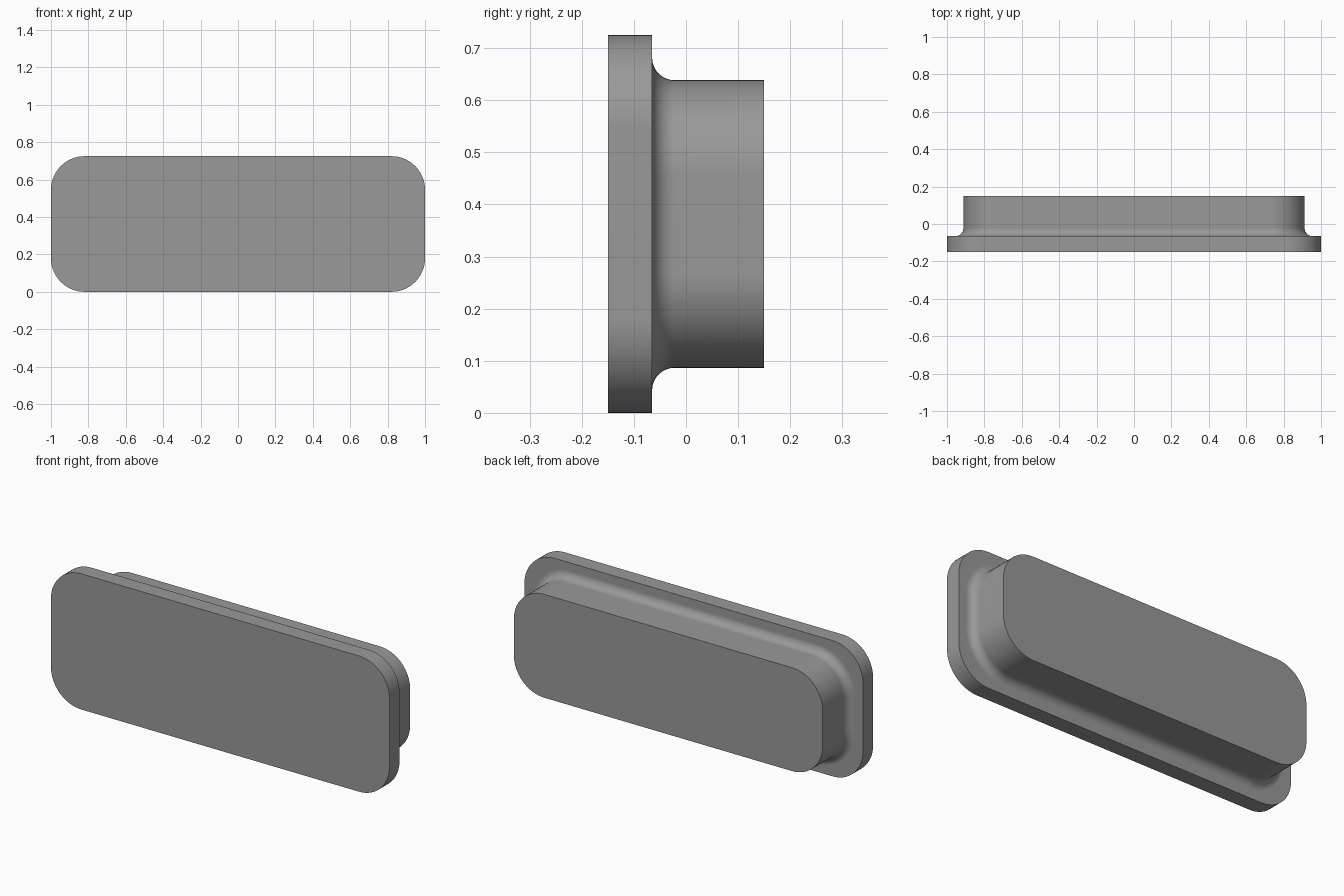
import bpy, bmesh, math

if "Cube" in bpy.data.objects:
    bpy.data.objects.remove(bpy.data.objects["Cube"])

MID_Z = 0.3625          # centre height of the plug
CORNER_STEPS = 16       # segments per rounded corner
FILLET_STEPS = 8


def rounded_ring(bm, half_w, half_h, r, y):
    """Loop of vertices around a rounded rectangle at depth y."""
    ring = []
    for k, (sx, sz) in enumerate([(1, 1), (-1, 1), (-1, -1), (1, -1)]):
        for i in range(CORNER_STEPS + 1):
            a = math.pi / 2 * (k + i / CORNER_STEPS)
            x = sx * (half_w - r) + r * math.cos(a)
            z = sz * (half_h - r) + r * math.sin(a)
            ring.append(bm.verts.new((x, y, MID_Z + z)))
    return ring


# Sections from front to back: half width, half height, corner radius, depth
W, H, R = 1.0, 0.3625, 0.18             # flange
BW, BH, BR = 0.912, 0.276, 0.18         # body
FLANGE_BACK, FILLET = -0.065, 0.043
sections = [(W, H, R, -0.15), (W, H, R, FLANGE_BACK)]
for i in range(FILLET_STEPS + 1):       # concave fillet onto the body
    a = math.pi / 2 * i / FILLET_STEPS
    d = FILLET * (1 - math.sin(a))
    sections.append((BW + d, BH + d, BR + d,
                     FLANGE_BACK + FILLET * (1 - math.cos(a))))
sections.append((BW, BH, BR, 0.15))

# Skin the sections and cap both ends
bm = bmesh.new()
rings = [rounded_ring(bm, *s) for s in sections]
n = len(rings[0])
for a, b in zip(rings, rings[1:]):
    for i in range(n):
        j = (i + 1) % n
        bm.faces.new((a[i], a[j], b[j], b[i]))
bm.faces.new(rings[0])
bm.faces.new(rings[-1])
bmesh.ops.recalc_face_normals(bm, faces=bm.faces)

mesh = bpy.data.meshes.new("flanged_plug")
bm.to_mesh(mesh)
bm.free()
plug = bpy.data.objects.new("flanged_plug", mesh)
bpy.context.collection.objects.link(plug)

grey = bpy.data.materials.new("mid grey")
grey.diffuse_color = (0.319, 0.319, 0.319, 1)
grey.use_nodes = True
grey.node_tree.nodes["Principled BSDF"].inputs["Base Color"].default_value = grey.diffuse_color
mesh.materials.append(grey)

# Smooth walls and fillet, crisp rims, flat faces kept flat
bpy.context.view_layer.objects.active = plug
plug.select_set(True)
bpy.ops.object.shade_smooth_by_angle(angle=math.radians(30))
weighted = plug.modifiers.new("flat_faces", 'WEIGHTED_NORMAL')
weighted.keep_sharp = True
